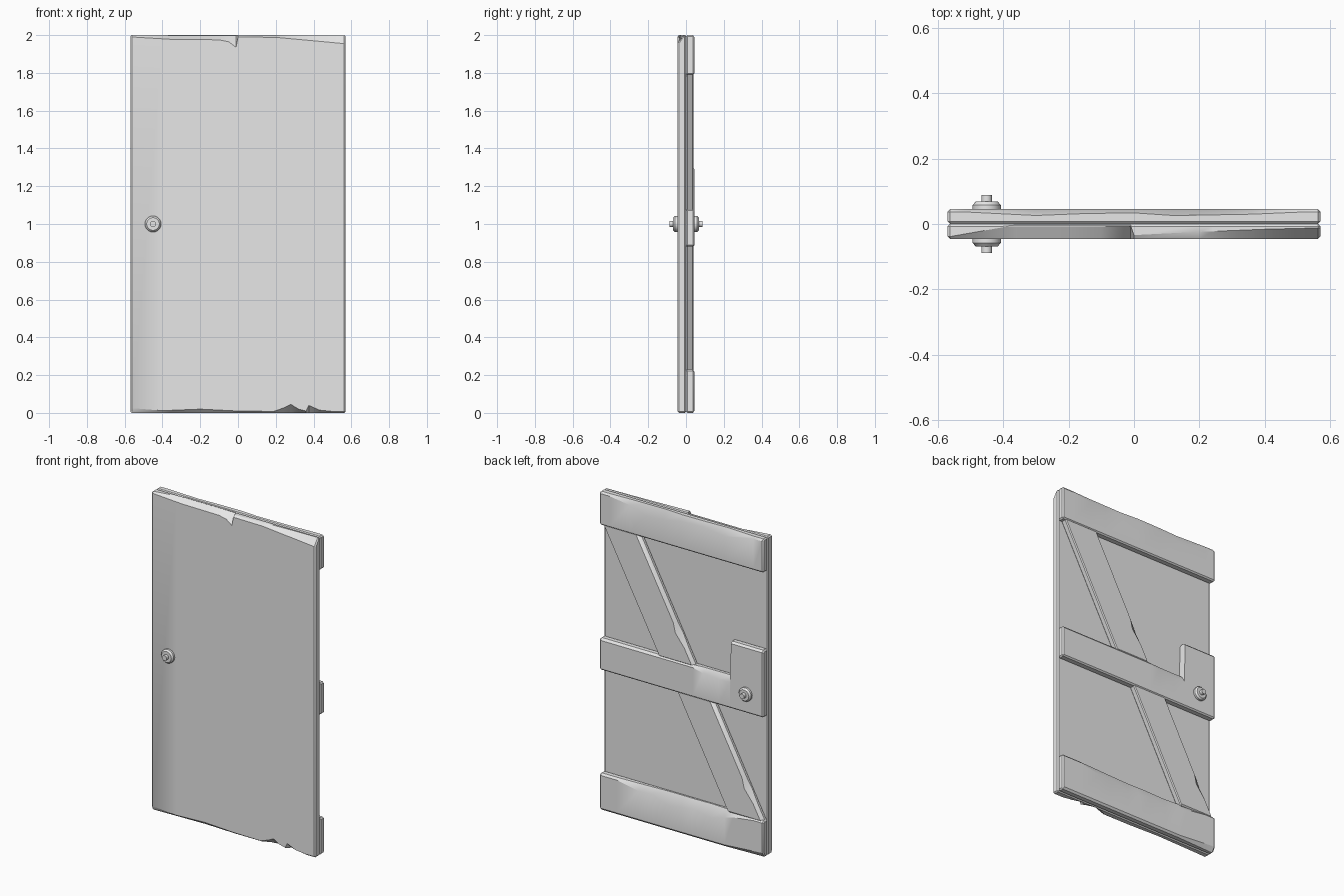
import bpy, bmesh, math
from mathutils import Matrix

if "Cube" in bpy.data.objects:
    bpy.data.objects.remove(bpy.data.objects["Cube"], do_unlink=True)

grey = bpy.data.materials.new("plain grey")
grey.use_nodes = True
grey.diffuse_color = (0.8, 0.8, 0.8, 1)
grey.node_tree.nodes["Principled BSDF"].inputs["Base Color"].default_value = (0.8, 0.8, 0.8, 1)

HALF = 0.57      # half the door width
FACE = 0.046     # front and back surfaces
EDGE = 0.008     # normal softened edge


def finish(name, bm, angle=30):
    bmesh.ops.recalc_face_normals(bm, faces=bm.faces)
    mesh = bpy.data.meshes.new(name)
    bm.to_mesh(mesh)
    bm.free()
    mesh.materials.append(grey)
    obj = bpy.data.objects.new(name, mesh)
    bpy.context.collection.objects.link(obj)
    bpy.ops.object.select_all(action="DESELECT")
    obj.select_set(True)
    bpy.context.view_layer.objects.active = obj
    bpy.ops.object.shade_smooth_by_angle(angle=math.radians(angle))
    return obj


def sample(table, t):
    """Interpolate the values of (t, a, b) rows."""
    if t <= table[0][0]:
        return table[0][1:]
    for p, q in zip(table, table[1:]):
        if t <= q[0]:
            f = (t - p[0]) / (q[0] - p[0])
            return tuple(a + (b - a) * f for a, b in zip(p[1:], q[1:]))
    return table[-1][1:]


def worn_board(name, ends, depth, span, wear, place):
    """Loft a board whose four long edges have varying chamfers.
    span rows: (t, low, high); wear: corner -> rows of (t, depth cut, width cut)."""
    plain = [(0, EDGE, EDGE)]
    t0, t1 = ends
    y0, y1 = depth
    tables = [wear.get(c, plain) for c in ("front_low", "front_high", "back_high", "back_low")]
    stops = {t0, t0 + EDGE, t1 - EDGE, t1}
    for table in tables + [span]:
        stops.update(row[0] for row in table if t0 + EDGE < row[0] < t1 - EDGE)
    bm = bmesh.new()
    rings = []
    for t in sorted(stops):
        w0, w1 = sample(span, t)
        fl, fh, bh, bl = [sample(table, t) for table in tables]
        ring = [(y0 + fl[0], w0), (y0, w0 + fl[1]), (y0, w1 - fh[1]), (y0 + fh[0], w1),
                (y1 - bh[0], w1), (y1, w1 - bh[1]), (y1, w0 + bl[1]), (y1 - bl[0], w0)]
        if t in ends:   # draw in the end section for a softened end
            ring = [(min(max(y, y0 + EDGE), y1 - EDGE), min(max(w, w0 + EDGE), w1 - EDGE))
                    for y, w in ring]
        rings.append([bm.verts.new(place(t, y, w)) for y, w in ring])
    for a, b in zip(rings, rings[1:]):
        for i in range(8):
            j = (i + 1) % 8
            bm.faces.new((a[i], a[j], b[j], b[i]))
    bm.faces.new(rings[0])
    bm.faces.new(rings[-1])
    return finish(name, bm)


def across(t, y, w):
    return (t, y, w)


def level(low, high):
    return [(0, low, high)]


# Door panel, chipped along its top and bottom front edges
worn_board("door_panel", (-HALF, HALF), (-FACE, 0.001), level(0, 2), {
    "front_high": [(-0.56, 0.008, 0.01), (-0.36, 0.043, 0.022), (-0.1, 0.043, 0.025),
                   (-0.05, 0.043, 0.035), (-0.01, 0.043, 0.065), (0, 0.012, 0.01),
                   (0.2, 0.022, 0.012), (0.4, 0.03, 0.03), (0.56, 0.034, 0.045)],
    "front_low": [(-0.56, 0.01, 0.025), (-0.4, 0.015, 0.012), (-0.2, 0.02, 0.02),
                  (0, 0.012, 0.01), (0.19, 0.012, 0.008), (0.24, 0.035, 0.026),
                  (0.28, 0.042, 0.045), (0.32, 0.04, 0.02), (0.36, 0.02, 0.01),
                  (0.375, 0.04, 0.04), (0.43, 0.025, 0.015), (0.5, 0.01, 0.008)],
}, across)

# Three rails on the back; the middle one steps up into a lock block
BACK = (0, FACE)
worn_board("top_rail", (-HALF, HALF), BACK, level(1.79, 2), {
    "back_high": [(-0.5, 0.01, 0.012), (-0.3, 0.02, 0.05), (-0.15, 0.014, 0.03),
                  (0, 0.012, 0.035), (0.12, 0.02, 0.06), (0.25, 0.018, 0.07),
                  (0.36, 0.016, 0.03), (0.5, 0.01, 0.012)],
}, across)
worn_board("middle_rail", (-HALF, HALF), BACK,
           [(-0.345, 0.88, 1.3), (-0.338, 0.88, 1.08)], {
    "back_high": [(-0.345, 0.012, 0.012), (-0.338, 0.02, 0.035), (-0.26, 0.02, 0.04),
                  (-0.15, 0.018, 0.03), (-0.08, 0.012, 0.014)],
}, across)
worn_board("bottom_rail", (-HALF, HALF), BACK, level(0, 0.23), {
    "back_high": [(-0.5, 0.012, 0.012), (-0.36, 0.02, 0.03), (-0.2, 0.03, 0.075),
                  (-0.08, 0.026, 0.05), (0.08, 0.028, 0.075), (0.22, 0.022, 0.035),
                  (0.3, 0.018, 0.04), (0.45, 0.012, 0.012)],
    "back_low": [(-0.55, 0.02, 0.03), (-0.3, 0.01, 0.012)],
}, across)


# Slanted braces between the rails
def brace(name, low, high, shift_low, shift_high, chip):
    def slanted(t, y, w):
        f = (t - low) / (high - low)
        return (shift_low + (shift_high - shift_low) * f + w, y, t)
    worn_board(name, (low - 0.01, high + 0.01), (0, 0.041), level(-0.125, 0.125), {
        "back_low": [(low, 0.018, 0.02), (chip - 0.08, 0.018, 0.02), (chip, 0.024, 0.04),
                     (chip + 0.06, 0.018, 0.022)],
        "back_high": [(low, 0.006, 0.006)],
    }, slanted)


brace("upper_brace", 1.08, 1.79, 0.04, 0.42, 1.25)
brace("lower_brace", 0.23, 0.88, -0.438, -0.093, 0.4)

# Round knob with a pin on each side of the door
PROFILE = [(0, 0.04), (0.043, 0.04), (0.043, 0.058), (0.034, 0.068),
           (0.016, 0.068), (0.016, 0.088), (0, 0.088)]
for side, name in ((-1, "front_knob"), (1, "back_knob")):
    bm = bmesh.new()
    verts = [bm.verts.new((r, side * y, 0)) for r, y in PROFILE]
    edges = [bm.edges.new(pair) for pair in zip(verts, verts[1:])]
    bmesh.ops.spin(bm, geom=verts + edges, cent=(0, 0, 0), axis=(0, 1, 0),
                   angle=math.tau, steps=20)
    bmesh.ops.remove_doubles(bm, verts=bm.verts, dist=0.0001)
    bmesh.ops.transform(bm, matrix=Matrix.Translation((-0.45, 0, 1)), verts=bm.verts)
    finish(name, bm)
